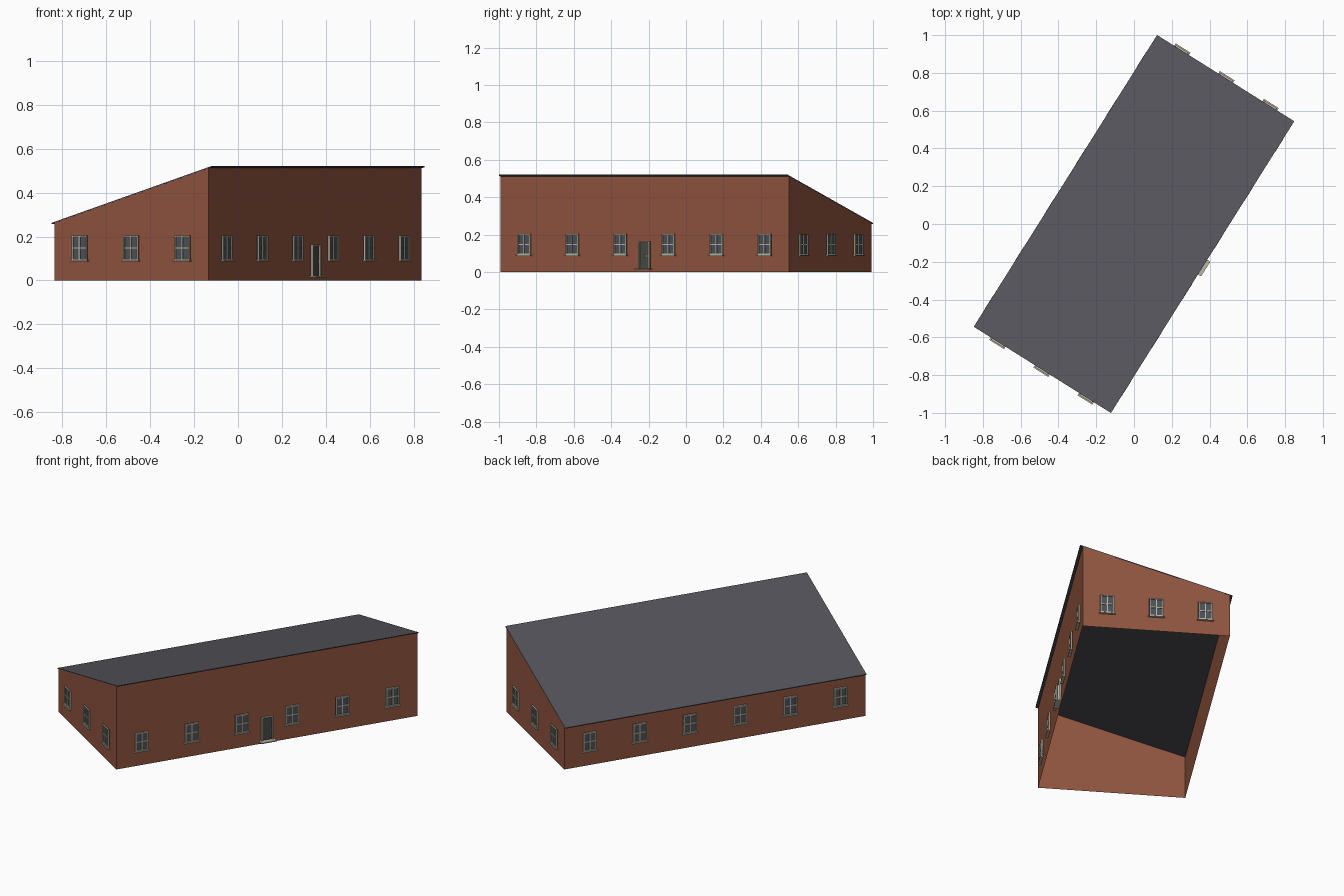
import bpy
import bmesh
from math import radians
from mathutils import Matrix, Vector

cube = bpy.data.objects.get("Cube")
if cube:
    bpy.data.objects.remove(cube)


def material(name, r, g, b):
    m = bpy.data.materials.new(name)
    m.use_nodes = True
    m.diffuse_color = (r, g, b, 1)
    m.node_tree.nodes["Principled BSDF"].inputs["Base Color"].default_value = (r, g, b, 1)
    return m


BRICK = material("brick red", 0.28, 0.09, 0.05)
SLATE = material("slate grey", 0.09, 0.09, 0.107)
CREAM = material("cream trim", 0.52, 0.47, 0.36)
GLASS = material("dark glass", 0.07, 0.083, 0.1)
DOOR = material("dark door", 0.06, 0.068, 0.055)

# Building frame: x across the slope, y along the length
TURN = Matrix.Rotation(radians(-32.15), 4, 'Z')
HALF_W, HALF_L = 0.414, 0.911
LOW, HIGH = 0.262, 0.511
EAVE = 0.015


def roof_height(x):
    return LOW + (HIGH - LOW) * (x + HALF_W) / (2 * HALF_W)


def to_mesh(bm, name, mats):
    mesh = bpy.data.meshes.new(name)
    bm.to_mesh(mesh)
    bm.free()
    for m in mats:
        mesh.materials.append(m)
    return mesh


def place(name, mesh, matrix):
    ob = bpy.data.objects.new(name, mesh)
    bpy.context.collection.objects.link(ob)
    ob.matrix_world = TURN @ matrix


def box(bm, x0, x1, z0, z1, depth, index=0, back=0.0005):
    """Box standing out from a wall by depth, towards -y."""
    size = Vector((x1 - x0, depth - back, z1 - z0))
    mid = Vector(((x0 + x1) / 2, -(depth + back) / 2, (z0 + z1) / 2))
    matrix = Matrix.Translation(mid) @ Matrix.Diagonal(size).to_4x4()
    made = bmesh.ops.create_cube(bm, size=1, matrix=matrix)
    for f in {f for v in made["verts"] for f in v.link_faces}:
        f.material_index = index


# Walls: an open shell with a slanted top
bm = bmesh.new()
corners = [(-HALF_W, -HALF_L), (HALF_W, -HALF_L), (HALF_W, HALF_L), (-HALF_W, HALF_L)]
base = [bm.verts.new((x, y, 0)) for x, y in corners]
top = [bm.verts.new((x, y, roof_height(x))) for x, y in corners]
for i in range(4):
    j = (i + 1) % 4
    bm.faces.new((base[i], base[j], top[j], top[i]))
place("walls", to_mesh(bm, "walls", [BRICK]), Matrix())

# Single-pitch roof slab with eaves on both long sides
bm = bmesh.new()
edge = HALF_W + EAVE
profile = [(-edge, 0), (edge, 0), (edge, 0.005), (-edge, 0.005)]
face = bm.faces.new([bm.verts.new((x, -HALF_L - 0.001, roof_height(x) + t)) for x, t in profile])
ext = bmesh.ops.extrude_face_region(bm, geom=[face], use_keep_orig=True)
moved = [v for v in ext["geom"] if isinstance(v, bmesh.types.BMVert)]
bmesh.ops.translate(bm, verts=moved, vec=(0, 2 * HALF_L + 0.002, 0))
bmesh.ops.recalc_face_normals(bm, faces=bm.faces)
place("roof", to_mesh(bm, "roof", [SLATE]), Matrix())

# Window: glass, frame, crossing bars and sill
W, Z0, Z1, BAR = 0.04, 0.092, 0.204, 0.006
MID = (Z0 + Z1) / 2
bm = bmesh.new()
box(bm, -W, W, Z0, Z1, 0.004, 1)
for s in (-1, 1):
    xs = sorted((s * W, s * (W - BAR)))
    box(bm, xs[0], xs[1], Z0, Z1, 0.01)
box(bm, -W + BAR, W - BAR, Z1 - BAR, Z1, 0.01)
box(bm, -W + BAR, W - BAR, Z0, Z0 + BAR, 0.01)
box(bm, -BAR / 2, BAR / 2, Z0 + BAR, Z1 - BAR, 0.009)
box(bm, -W + BAR, W - BAR, MID - BAR / 2, MID + BAR / 2, 0.008)
box(bm, -W - 0.006, W + 0.006, Z0 - 0.006, Z0, 0.016)
window = to_mesh(bm, "window", [CREAM, GLASS])

# Windows spaced evenly along each wall
sides = [("front", 0, HALF_L, HALF_W, 3), ("right", 90, HALF_W, HALF_L, 6),
         ("back", 180, HALF_L, HALF_W, 3), ("left", 270, HALF_W, HALF_L, 6)]
# The tall wall lies towards +x, the model's left
names = {"front": "front", "right": "left", "back": "back", "left": "right"}
for side, angle, out, half, count in sides:
    wall = Matrix.Rotation(radians(angle), 4, 'Z')
    for i in range(count):
        along = half * ((2 * i + 1) / count - 1)
        place(f"{names[side]}_window_{i + 1}", window, wall @ Matrix.Translation((along, -out, 0)))

# Door in the middle of the tall wall: panel, frame, handle and step
DW, D0, D1 = 0.036, 0.02, 0.164
bm = bmesh.new()
box(bm, -DW, DW, D0, D1, 0.004, 1)
for s in (-1, 1):
    xs = sorted((s * DW, s * (DW - 0.007)))
    box(bm, xs[0], xs[1], D0, D1, 0.012)
box(bm, -DW + 0.007, DW - 0.007, D1 - 0.007, D1, 0.012)
box(bm, 0.018, 0.022, 0.08, 0.092, 0.009)
box(bm, -DW - 0.01, DW + 0.01, D0 - 0.006, D0, 0.034)
tall_wall = Matrix.Rotation(radians(90), 4, 'Z')
place("door", to_mesh(bm, "door", [CREAM, DOOR]), tall_wall @ Matrix.Translation((0, -HALF_W, 0)))
